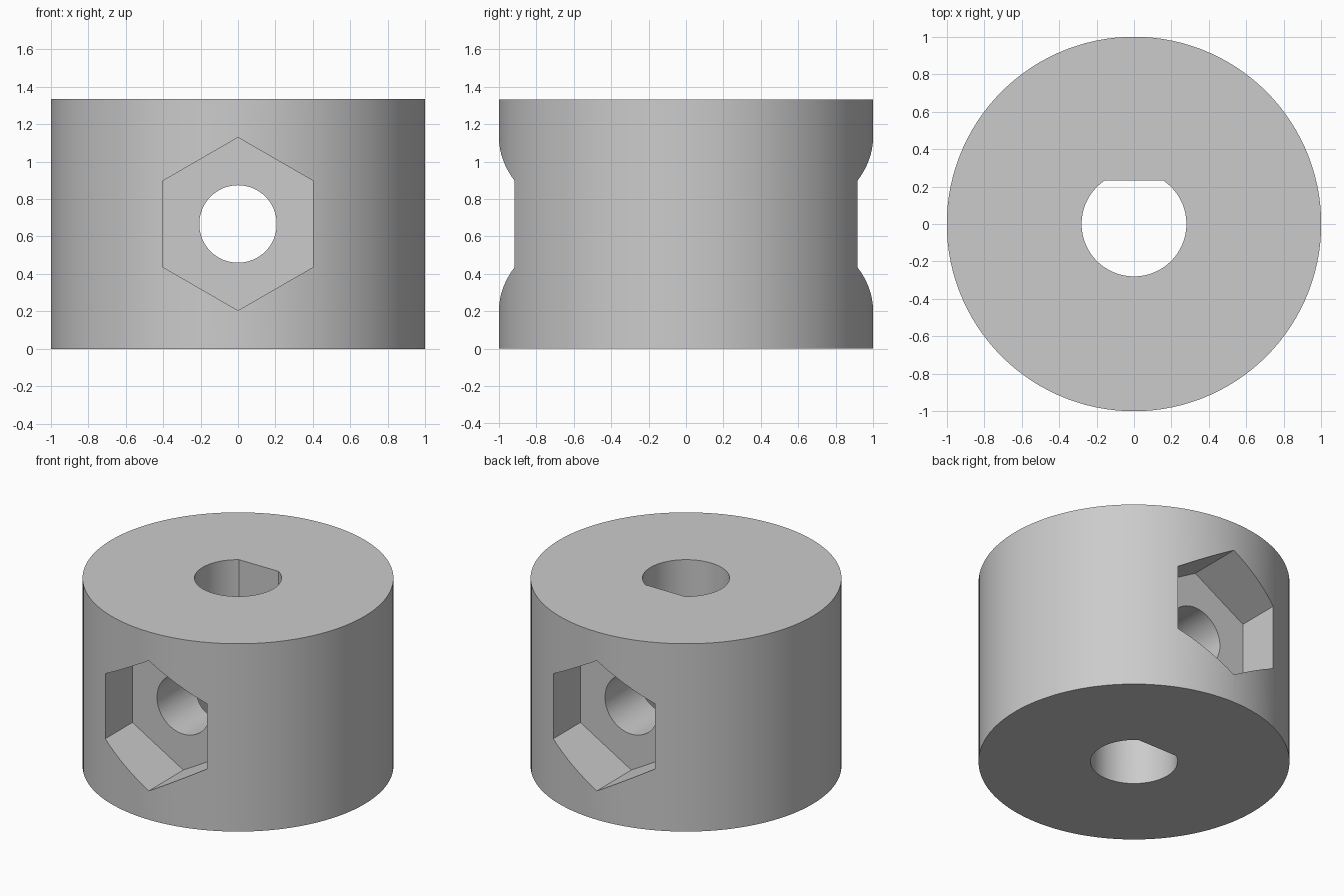
import bpy, bmesh, math
from mathutils import Matrix

if "Cube" in bpy.data.objects:
    bpy.data.objects.remove(bpy.data.objects["Cube"])

HEIGHT = 4 / 3
MID = HEIGHT / 2


def prism(name, outline, z0, z1, matrix=Matrix()):
    """Closed prism from a 2D outline, extruded along z, then transformed."""
    bm = bmesh.new()
    base = bm.faces.new([bm.verts.new((x, y, z0)) for x, y in outline])
    side = bmesh.ops.extrude_face_region(bm, geom=[base])["geom"]
    top = [v for v in side if isinstance(v, bmesh.types.BMVert)]
    bmesh.ops.translate(bm, verts=top, vec=(0, 0, z1 - z0))
    bmesh.ops.recalc_face_normals(bm, faces=bm.faces)
    bm.transform(matrix)
    mesh = bpy.data.meshes.new(name)
    bm.to_mesh(mesh)
    bm.free()
    obj = bpy.data.objects.new(name, mesh)
    bpy.context.collection.objects.link(obj)
    return obj


def arc(radius, count, start=0.0, end=2 * math.pi, closed=True):
    steps = count if closed else count - 1
    angles = [start + (end - start) * i / steps for i in range(count)]
    return [(radius * math.cos(a), radius * math.sin(a)) for a in angles]


# Round collar body
collar = prism("shaft_collar", arc(1.0, 120), 0, HEIGHT)

# D-shaped shaft bore, flat towards the back
flat = math.asin(0.233 / 0.28)
bore = prism("bore_cutter", arc(0.28, 60, math.pi - flat, 2 * math.pi + flat, False),
             -0.2, HEIGHT + 0.2)

# Screw hole running front to back
lay = Matrix.Translation((0, 0, MID)) @ Matrix.Rotation(math.pi / 2, 4, 'X')
cutters = [bore, prism("screw_hole_cutter", arc(0.207, 64), -1.3, 1.3, lay)]

# Hexagonal nut pockets, front and back
hexagon = arc(0.4 / math.cos(math.pi / 6), 6, math.pi / 6, math.pi / 6 + 2 * math.pi)
for name, a, b in (("front", 0.613, 1.3), ("back", -1.3, -0.613)):
    cutters.append(prism(name + "_nut_pocket_cutter", hexagon, a, b, lay))

# Cut every opening, then remove the helpers
bpy.context.view_layer.objects.active = collar
collar.select_set(True)
for cutter in cutters:
    mod = collar.modifiers.new(cutter.name, 'BOOLEAN')
    mod.operation = 'DIFFERENCE'
    mod.solver = 'EXACT'
    mod.object = cutter
    bpy.ops.object.modifier_apply(modifier=mod.name)
for cutter in cutters:
    bpy.data.objects.remove(cutter, do_unlink=True)

# Plain grey finish, smooth walls with crisp edges
grey = bpy.data.materials.new("grey")
grey.diffuse_color = (0.6, 0.6, 0.6, 1)
grey.use_nodes = True
grey.node_tree.nodes["Principled BSDF"].inputs["Base Color"].default_value = grey.diffuse_color
collar.data.materials.clear()
collar.data.materials.append(grey)
bpy.ops.object.shade_smooth_by_angle(angle=math.radians(20))
